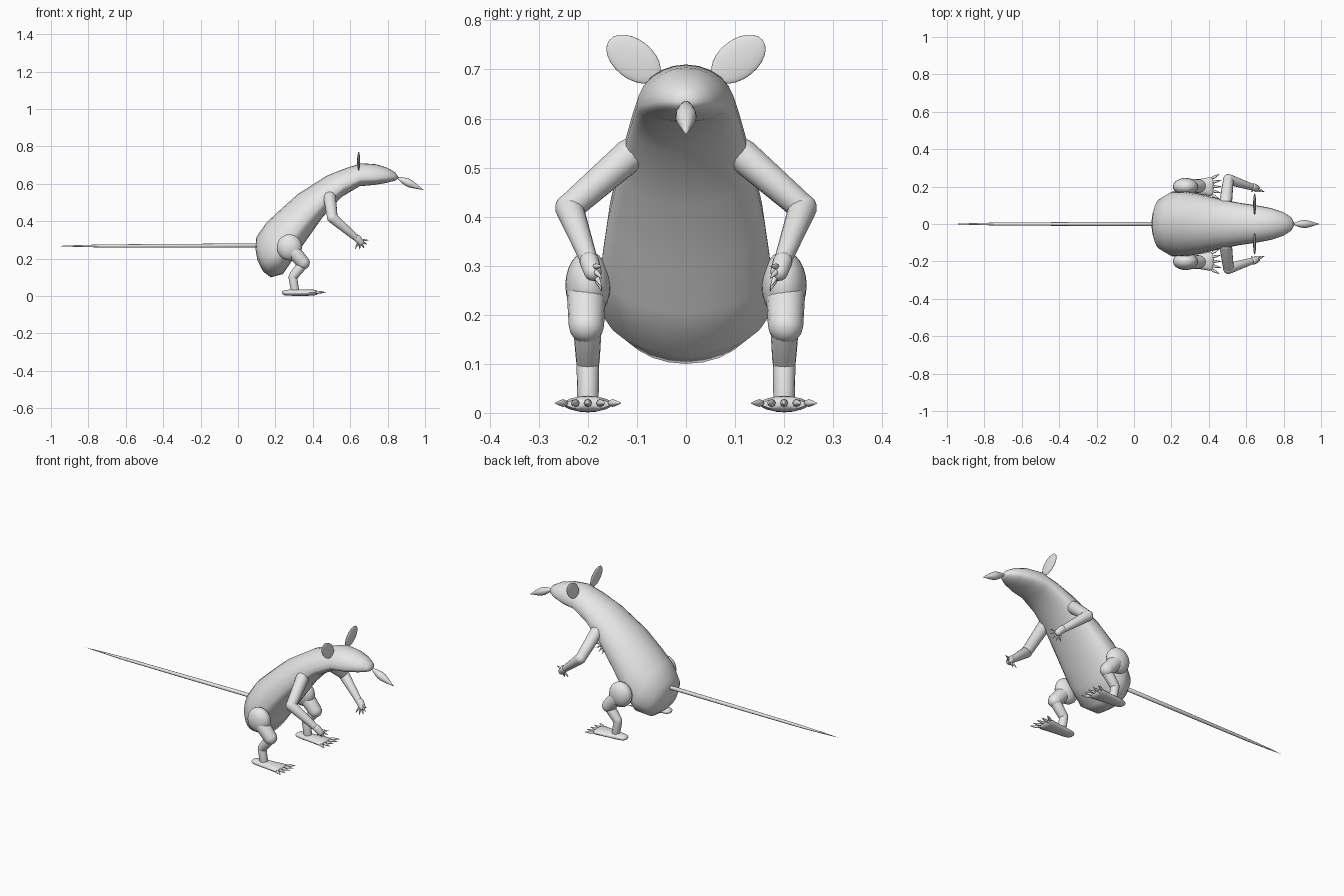
import bpy, bmesh, math
from mathutils import Vector as V

if "Cube" in bpy.data.objects:
    bpy.data.objects.remove(bpy.data.objects["Cube"])

grey = bpy.data.materials.new("plain grey")
grey.diffuse_color = (0.8, 0.8, 0.8, 1)
grey.use_nodes = True
grey.node_tree.nodes["Principled BSDF"].inputs["Base Color"].default_value = grey.diffuse_color


def loft(name, rings, start, end, angle=50):
    """Skin a list of point rings and close both ends with a pole."""
    bm = bmesh.new()
    vr = [[bm.verts.new(p) for p in r] for r in rings]
    n = len(vr[0])
    for a, b in zip(vr, vr[1:]):
        for i in range(n):
            bm.faces.new((a[i], a[(i + 1) % n], b[(i + 1) % n], b[i]))
    for ring, tip in ((vr[0], start), (vr[-1], end)):
        pole = bm.verts.new(tip)
        for i in range(n):
            bm.faces.new((ring[i], ring[(i + 1) % n], pole))
    bmesh.ops.recalc_face_normals(bm, faces=bm.faces)
    me = bpy.data.meshes.new(name)
    bm.to_mesh(me)
    bm.free()
    me.materials.append(grey)
    ob = bpy.data.objects.new(name, me)
    bpy.context.collection.objects.link(ob)
    bpy.ops.object.select_all(action='DESELECT')
    ob.select_set(True)
    bpy.context.view_layer.objects.active = ob
    bpy.ops.object.shade_smooth_by_angle(angle=math.radians(angle))
    return ob


def turned(name, a, b, profile, n=16):
    """Round part along a-b; profile holds (fraction along, radius)."""
    a, b = V(a), V(b)
    q = (b - a).to_track_quat('Z', 'Y')
    rings = []
    for t, r in profile:
        c = a.lerp(b, t)
        rings.append([c + q @ V((r * math.cos(k * math.tau / n),
                                 r * math.sin(k * math.tau / n), 0)) for k in range(n)])
    return loft(name, rings, a, b)


def capsule(name, a, b, ra, rb):
    """Tapered limb with a rounded cap at both joints."""
    a, b = V(a), V(b)
    d = (b - a).normalized()
    length = (b - a).length + ra + rb
    prof = []
    for k in range(1, 6):
        w = k * math.pi / 10
        prof.append((ra * (1 - math.cos(w)) / length, ra * math.sin(w)))
    for k in range(5, 0, -1):
        w = k * math.pi / 10
        prof.append((1 - rb * (1 - math.cos(w)) / length, rb * math.sin(w)))
    return turned(name, a - d * ra, b + d * rb, prof)


def ellipsoid(name, centre, radii, rot=(0, 0, 0)):
    prof = [(0.5 - 0.5 * math.cos(k * math.pi / 12), math.sin(k * math.pi / 12))
            for k in range(1, 12)]
    ob = turned(name, (0, 0, -1), (0, 0, 1), prof, 24)
    ob.location, ob.scale, ob.rotation_euler = centre, radii, rot
    return ob


def spike(name, a, b, r):
    return turned(name, a, b, [(0.12, r * 0.7), (0.3, r), (0.55, r * 0.75), (0.8, r * 0.35)], 8)


# Body and head: (top x, top z, bottom x, bottom z, half width, height of widest line)
sections = [
    (0.094, 0.25, 0.135, 0.130, 0.085, 0.45),
    (0.098, 0.315, 0.175, 0.100, 0.135, 0.42),
    (0.150, 0.390, 0.240, 0.117, 0.173, 0.38),
    (0.225, 0.460, 0.300, 0.205, 0.174, 0.35),
    (0.320, 0.545, 0.370, 0.305, 0.160, 0.35),
    (0.478, 0.645, 0.455, 0.425, 0.133, 0.35),
    (0.580, 0.685, 0.555, 0.530, 0.113, 0.33),
    (0.660, 0.710, 0.650, 0.587, 0.100, 0.3),
    (0.740, 0.704, 0.730, 0.594, 0.085, 0.3),
    (0.800, 0.685, 0.795, 0.605, 0.064, 0.35),
    (0.842, 0.660, 0.840, 0.616, 0.036, 0.4),
]
rings = []
for tx, tz, bx, bz, hw, f in sections:
    top, bot = V((tx, 0, tz)), V((bx, 0, bz))
    mid = bot.lerp(top, f)
    ring = []
    for k in range(24):
        w = k * math.tau / 24
        s = math.sin(w)
        ring.append(mid + (top - mid if s > 0 else bot - mid) * abs(s) + V((0, hw * math.cos(w), 0)))
    rings.append(ring)
loft("body", rings, (0.104, 0, 0.19), (0.86, 0, 0.632), 60)

# Tail and pointed nose
turned("tail", (0.13, 0, 0.27), (-0.97, 0, 0.267),
       [(0.01, 0.011), (0.4, 0.010), (0.78, 0.008), (0.92, 0.004)], 12)
turned("nose", (0.845, 0, 0.636), (0.992, 0, 0.567),
       [(0.12, 0.009), (0.25, 0.016), (0.4, 0.021), (0.52, 0.021), (0.68, 0.015), (0.85, 0.007)])

for side, s in (("left", 1), ("right", -1)):
    def P(x, y, z):
        return V((x, s * y, z))

    # Thin oval ear leaning outwards
    ellipsoid(side + "_ear", P(0.645, 0.107, 0.721), (0.008, 0.040, 0.063),
              (-s * math.radians(52), 0, 0))

    # Arm
    capsule(side + "_upper_arm", P(0.49, 0.115, 0.525), P(0.505, 0.238, 0.418), 0.034, 0.028)
    capsule(side + "_forearm", P(0.505, 0.238, 0.418), P(0.63, 0.198, 0.312), 0.029, 0.018)
    hand = P(0.648, 0.194, 0.298)
    capsule(side + "_hand", P(0.638, 0.197, 0.308), P(0.656, 0.190, 0.287), 0.020, 0.018)
    for k in range(5):
        w = math.radians(-115 + 29 * k)
        d = V((math.cos(w), -0.45 * s, math.sin(w))).normalized()
        spike(f"{side}_finger_{k + 1}", hand + d * 0.012, hand + d * 0.058, 0.006)

    # Leg
    ellipsoid(side + "_hip", P(0.275, 0.200, 0.260), (0.067, 0.046, 0.070))
    capsule(side + "_thigh", P(0.29, 0.203, 0.245), P(0.348, 0.203, 0.178), 0.040, 0.036)
    capsule(side + "_shin", P(0.348, 0.201, 0.172), P(0.295, 0.200, 0.105), 0.029, 0.024)
    capsule(side + "_ankle", P(0.293, 0.200, 0.100), P(0.305, 0.200, 0.030), 0.023, 0.022)

    # Flat foot widening to the toes
    foot = []
    for x, hw, hz in ((0.238, 0.018, 0.008), (0.250, 0.027, 0.014), (0.290, 0.033, 0.017),
                      (0.360, 0.042, 0.017), (0.405, 0.050, 0.016), (0.422, 0.045, 0.011)):
        foot.append([P(x, 0.200 + hw * math.cos(k * math.tau / 16),
                       0.018 + hz * math.sin(k * math.tau / 16)) for k in range(16)])
    loft(side + "_foot", foot, P(0.234, 0.2, 0.018), P(0.428, 0.2, 0.018))
    for k in range(5):
        w = math.radians(-36 + 18 * k)
        y = 0.2 + 0.021 * (k - 2)
        spike(f"{side}_toe_{k + 1}", P(0.412, y, 0.02),
              P(0.412 + 0.06 * math.cos(w), y + 0.045 * math.sin(w), 0.02), 0.008)
